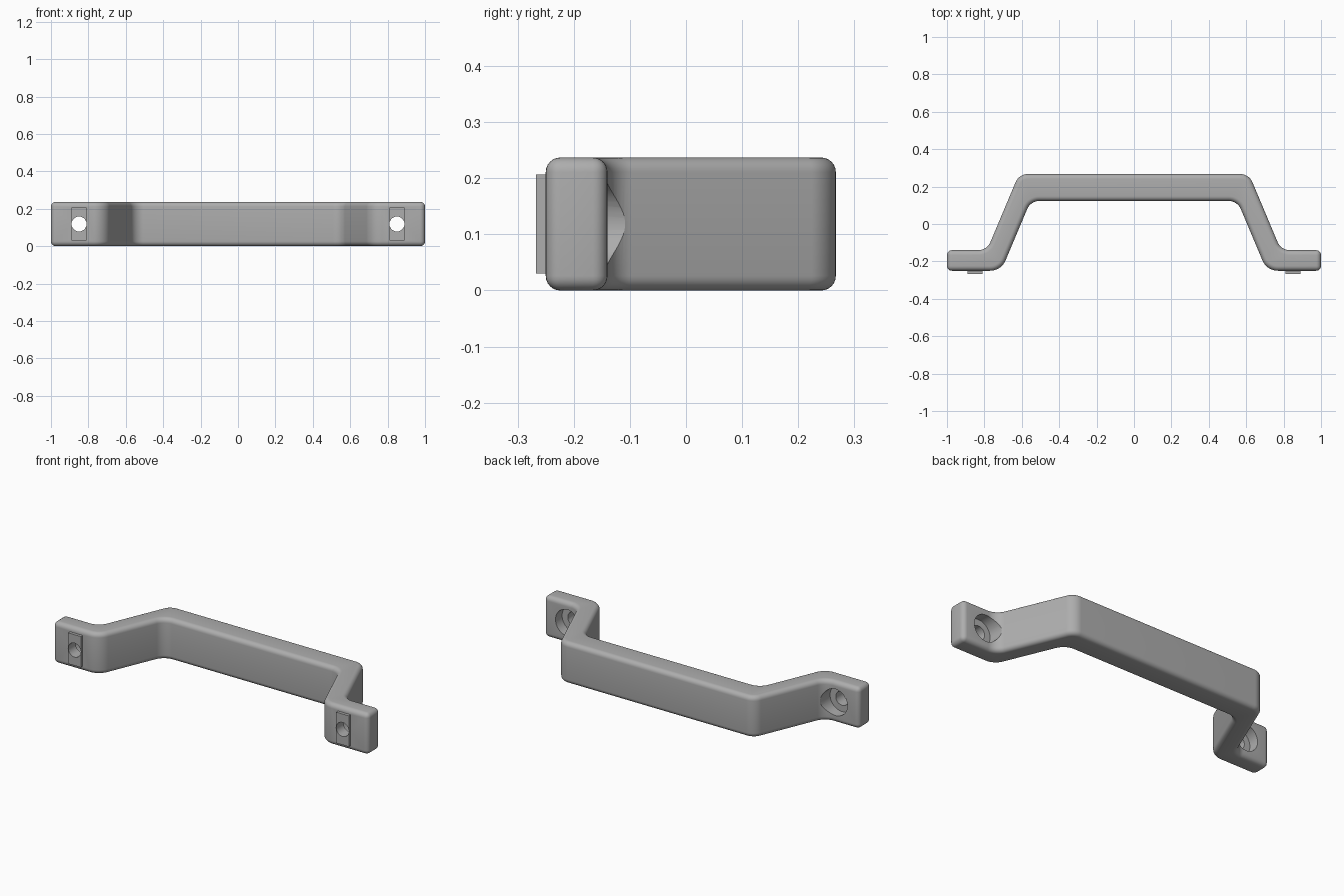
import bpy, bmesh, math
from mathutils import Vector, Matrix

cube = bpy.data.objects.get("Cube")
if cube:
    bpy.data.objects.remove(cube, do_unlink=True)

HEIGHT = 0.237
MID = HEIGHT / 2
HOLE_X = 0.85

grey = bpy.data.materials.new("satin grey")
grey.use_nodes = True
grey.diffuse_color = (0.42, 0.42, 0.42, 1)
grey.node_tree.nodes["Principled BSDF"].inputs["Base Color"].default_value = grey.diffuse_color


def make_object(name, bm):
    bmesh.ops.recalc_face_normals(bm, faces=bm.faces)
    mesh = bpy.data.meshes.new(name)
    bm.to_mesh(mesh)
    bm.free()
    mesh.materials.append(grey)
    obj = bpy.data.objects.new(name, mesh)
    bpy.context.collection.objects.link(obj)
    return obj


def fillet(prev, corner, nxt, radius, steps=10):
    """Points of an arc rounding one corner of the outline."""
    p, c, n = Vector(prev), Vector(corner), Vector(nxt)
    a, b = (p - c).normalized(), (n - c).normalized()
    half = a.angle(b) / 2
    centre = c + (a + b).normalized() * radius / math.sin(half)
    start = c + a * radius / math.tan(half) - centre
    end = c + b * radius / math.tan(half) - centre
    arc = [start.lerp(end, i / steps).normalized() * radius for i in range(steps + 1)]
    return [centre + v for v in arc]


def cylinder(name, x, y0, y1, radius):
    bm = bmesh.new()
    place = Matrix.Translation((x, (y0 + y1) / 2, MID)) @ Matrix.Rotation(math.pi / 2, 4, "X")
    bmesh.ops.create_cone(bm, cap_ends=True, segments=48, radius1=radius,
                          radius2=radius, depth=y1 - y0, matrix=place)
    return make_object(name, bm)


def box(name, x, y0, y1, width, height):
    bm = bmesh.new()
    place = Matrix.Translation((x, (y0 + y1) / 2, MID)) @ Matrix.Diagonal((width, y1 - y0, height, 1))
    bmesh.ops.create_cube(bm, size=1, matrix=place)
    return make_object(name, bm)


def boolean(target, tool, operation):
    mod = target.modifiers.new(tool.name, "BOOLEAN")
    mod.object = tool
    mod.operation = operation
    mod.solver = "EXACT"
    tool.hide_render = True
    tool.hide_set(True)


# Half outline of the bar, as (x, y, corner radius)
half = [(0.615, 0.267, 0.07), (0.786, -0.14, 0.07), (1, -0.14, 0),
        (1, -0.25, 0), (0.71, -0.25, 0.09), (0.553, 0.123, 0.07)]
corners = half + [(-x, y, r) for x, y, r in reversed(half)]
outline = []
for i, (x, y, r) in enumerate(corners):
    before, after = corners[i - 1], corners[(i + 1) % len(corners)]
    outline += fillet(before[:2], (x, y), after[:2], r) if r else [Vector((x, y))]

# Handle bar extruded upwards with rounded rims
bm = bmesh.new()
face = bm.faces.new([bm.verts.new((p.x, p.y, 0)) for p in outline])
top = bmesh.ops.extrude_face_region(bm, geom=[face])["geom"]
bmesh.ops.translate(bm, vec=(0, 0, HEIGHT), verts=[v for v in top if isinstance(v, bmesh.types.BMVert)])
handle = make_object("handle", bm)
bevel = handle.modifiers.new("rounded rims", "BEVEL")
bevel.width = 0.026
bevel.segments = 6
bevel.limit_method = "ANGLE"
bevel.angle_limit = math.radians(60)

# Locating tabs, screw holes and counterbores on both feet
tools = []
for side, x in (("left", HOLE_X), ("right", -HOLE_X)):
    parts = [(box(side + "_tab", x, -0.267, -0.22, 0.08, 0.177), "UNION"),
             (cylinder(side + "_screw_hole", x, -0.4, 0.1, 0.04), "DIFFERENCE"),
             (cylinder(side + "_counterbore", x, -0.2, 0.1, 0.076), "DIFFERENCE")]
    for tool, operation in parts:
        boolean(handle, tool, operation)
        tools.append(tool)

# Bake the shape and drop the helpers
bpy.context.view_layer.update()
baked = bpy.data.meshes.new_from_object(handle.evaluated_get(bpy.context.evaluated_depsgraph_get()))
handle.modifiers.clear()
handle.data = baked
for tool in tools:
    bpy.data.objects.remove(tool, do_unlink=True)

bpy.ops.object.select_all(action="DESELECT")
handle.select_set(True)
bpy.context.view_layer.objects.active = handle
bpy.ops.object.shade_smooth_by_angle(angle=math.radians(30))
